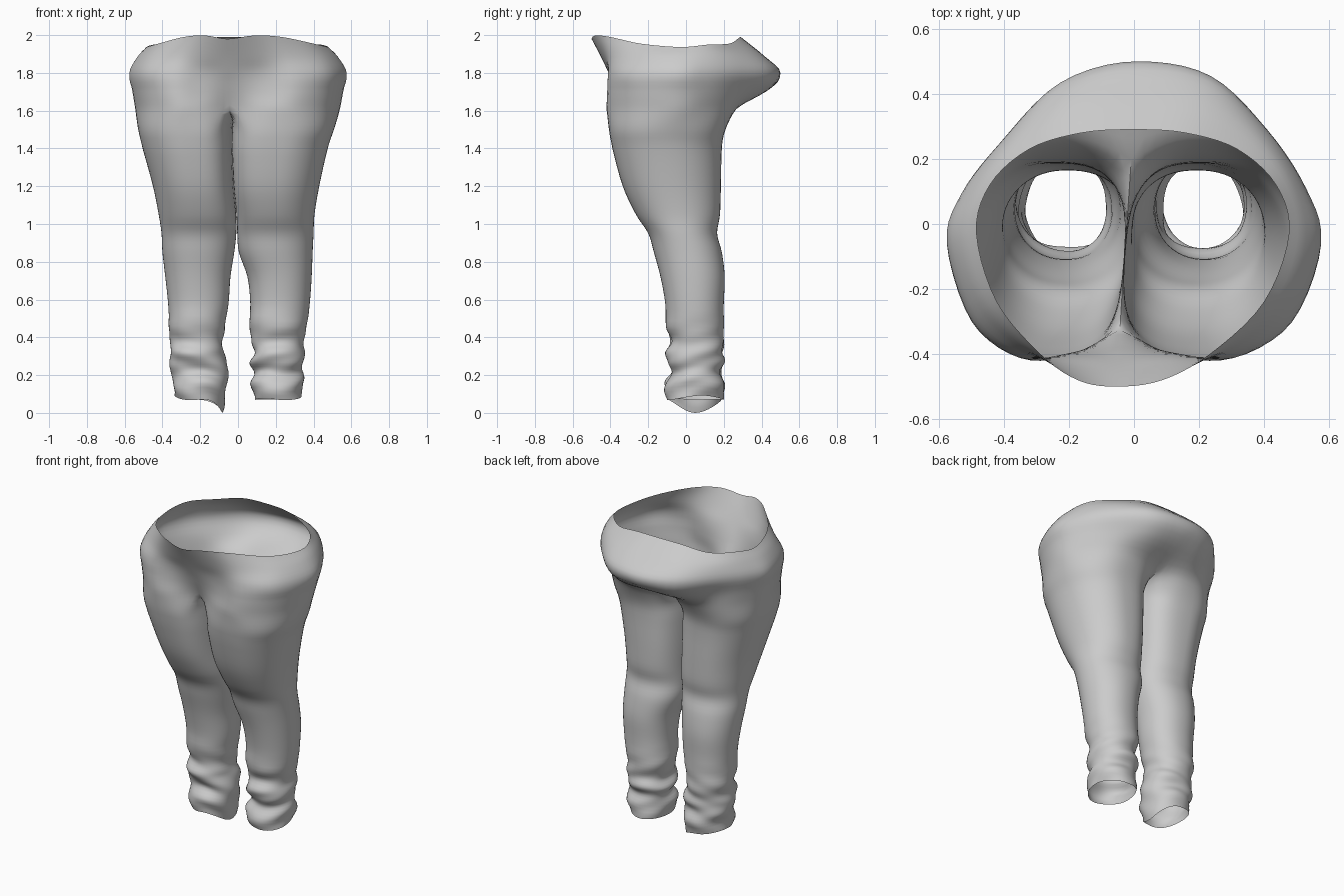
import bpy, bmesh, math
from mathutils import Vector

if "Cube" in bpy.data.objects:
    bpy.data.objects.remove(bpy.data.objects["Cube"])

OUT, INN = 40, 14      # segments round the outer wrap and the inner leg


def clamp(v):
    return max(0, min(1, v))


def seam_x(y):
    """The centre seam runs slightly askew from front to back."""
    return -.022 + .07 * y


def spline(keys, t):
    """Catmull-Rom through equal-length tuples, t in 0..1."""
    n = len(keys) - 1
    u = min(t * n, n - 1e-9)
    i = int(u)
    f = u - i
    b, c = keys[i], keys[i + 1]
    a = keys[i - 1] if i else tuple(2 * p - q for p, q in zip(b, c))
    d = keys[i + 2] if i + 2 <= n else tuple(2 * q - p for p, q in zip(b, c))
    return tuple(0.5 * (2 * q + (r - p) * f + (2 * p - 5 * q + 4 * r - s) * f * f
                        + (3 * q - p - 3 * r + s) * f ** 3)
                 for p, q, r, s in zip(a, b, c, d))


# Half outlines of the hips, centre front -> side -> centre back
HIPS = [
    [(0, -.50), (.13, -.48), (.26, -.40), (.41, -.24), (.48, -.03), (.44, .12), (.32, .23), (.16, .28), (0, .29)],
    [(0, -.45), (.15, -.435), (.31, -.39), (.46, -.26), (.53, -.05), (.49, .13), (.37, .29), (.21, .40), (0, .42)],
    [(0, -.41), (.15, -.405), (.33, -.405), (.49, -.30), (.575, -.06), (.53, .11), (.41, .29), (.23, .455), (0, .50)],
    [(0, -.365), (.16, -.395), (.33, -.415), (.49, -.29), (.56, -.06), (.50, .12), (.37, .27), (.20, .41), (0, .43)],
    [(0, -.32), (.16, -.405), (.32, -.415), (.475, -.29), (.545, -.06), (.48, .10), (.35, .23), (.17, .26), (0, .19)],
]
HIP_Z = [0, 1.885, 1.80, 1.70, 1.61]
RIM_Z = [1.98, 1.998, 1.99, 1.955, 1.937, 1.95, 1.955, 1.985, 1.99]
LEAN = [0, .03, .04, .03, 0]   # the left of the seat is flatter

# Legs: z, front y, back y, then inner and outer x for left and right
LEGS = [
    (1.50, -.41, .21, .03, .53, -.028, .51),
    (1.40, -.39, .19, .03, .505, -.028, .475),
    (1.20, -.335, .185, .025, .45, -.022, .43),
    (1.05, -.265, .18, .012, .42, -.01, .405),
    (.95, -.20, .165, .01, .405, -.005, .40),
    (.85, -.17, .19, .02, .40, .005, .395),
    (.72, -.135, .205, .04, .385, .05, .39),
    (.58, -.11, .20, .05, .37, .065, .38),
    (.46, -.105, .20, .07, .365, .06, .365),
    (.38, -.08, .20, .08, .36, .075, .345),
    (.32, -.105, .19, .075, .36, .085, .355),
    (.27, -.095, .20, .06, .355, .06, .35),
    (.22, -.075, .185, .055, .36, .09, .335),
    (.16, -.11, .20, .06, .345, .07, .35),
    (.08, -.10, .195, .085, .33, .085, .335),
]


def hip_row(k, s):
    keys = []
    for i, (x, y) in enumerate(HIPS[k]):
        if s < 0 and i > 4:
            y -= LEAN[k] * math.sin(math.pi * (x / .575) ** 2)
        keys.append((x, y, RIM_Z[i] if k == 0 else HIP_Z[k]))
    # Mirrored end points round the outline off at the centre, above the cleft
    ends = [(-p[0], p[1], p[2]) for p in (keys[1], keys[-2])]
    round_off = k < 3
    if round_off:
        keys = [ends[0]] + keys + [ends[1]]
    row = []
    for j in range(OUT + 1):
        t = j / OUT
        x, y, z = spline(keys, (1 + 8 * t) / 10 if round_off else t)
        if j in (0, OUT):
            x, y = 0, HIPS[k][0 if j == 0 else -1][1]
        row.append((s * x + seam_x(y) * (1 - x / .575), y, z))
    return row


def leg_ring(row, s):
    z, yf, yb = row[:3]
    xi, xo = row[5:7] if s > 0 else row[3:5]
    cx, cy, rx, ry = (xi + xo) / 2, (yf + yb) / 2, (xo - xi) / 2, (yb - yf) / 2
    n = 2.2 + 0.8 * clamp((z - .9) / .4)
    ring = []
    for j in range(OUT + INN + 1):
        a = math.radians(-135 + (270 * j / OUT if j <= OUT else 270 + 90 * (j - OUT) / INN))
        c, d = math.cos(a), math.sin(a)
        m = n if c < 0 else 2.1
        x = cx + rx * math.copysign(abs(c) ** (2 / m), c)
        y = cy + ry * math.copysign(abs(d) ** (2 / m), d)
        skew = .07 * (y + .1) * max(0, -c) * clamp((z - .9) / .3)
        ring.append((s * x + skew, y, z))
    return ring


def rumple(p, s):
    """Bunched cloth above the ankle and the uneven hem."""
    x, y, z = p
    cx, cy = s * .21, .05
    a = math.atan2(y - cy, (x - cx) * s)
    fade = clamp((.55 - z) / .25)
    w = fade * (.005 * math.sin(34 * z + 2 * a + s) + .004 * math.sin(60 * z - 3 * a + 2 * s))
    hem = clamp((.3 - z) / .22)
    inner = max(0, -math.cos(a))
    dip = (.08 if s < 0 else .012) * inner ** 2
    z += hem * (.012 * math.sin(2 * a + 1) * (1 - inner) - dip)
    return (x + w * math.cos(a) * s, y + w * math.sin(a), max(z, 0))


def loft(bm, rows, steps, s):
    """Skin a grid through key rows."""
    cols = [list(c) for c in zip(*rows)]
    total = (len(rows) - 1) * steps
    grid = [[bm.verts.new(rumple(spline(c, i / total), s)) for c in cols] for i in range(total + 1)]
    for r0, r1 in zip(grid, grid[1:]):
        for j in range(len(cols) - 1):
            bm.faces.new((r0[j], r0[j + 1], r1[j + 1], r1[j]))


bm = bmesh.new()
for s in (1, -1):
    hips = [hip_row(k, s) for k in range(len(HIPS))]
    loft(bm, hips, 4, s)
    # Crotch line closes the top of each leg
    front, back = Vector(hips[-1][0]), Vector(hips[-1][-1])
    crotch = [tuple(back.lerp(front, j / INN) - Vector((0, 0, .04 * math.sin(math.pi * j / INN))))
              for j in range(1, INN + 1)]
    loft(bm, [hips[-1] + crotch] + [leg_ring(r, s) for r in LEGS], 4, s)

bmesh.ops.remove_doubles(bm, verts=bm.verts, dist=1e-4)
# Relax the join between hips and legs
join = [v for v in bm.verts if 1.42 < v.co.z < 1.75 and not v.is_boundary]
for _ in range(4):
    bmesh.ops.smooth_vert(bm, verts=join, factor=.4, use_axis_x=True, use_axis_y=True, use_axis_z=True)
bmesh.ops.recalc_face_normals(bm, faces=bm.faces)
mesh = bpy.data.meshes.new("trousers")
bm.to_mesh(mesh)
bm.free()
obj = bpy.data.objects.new("trousers", mesh)
bpy.context.collection.objects.link(obj)
bpy.context.view_layer.objects.active = obj
obj.select_set(True)
bpy.ops.object.shade_smooth_by_angle(angle=math.radians(40))
